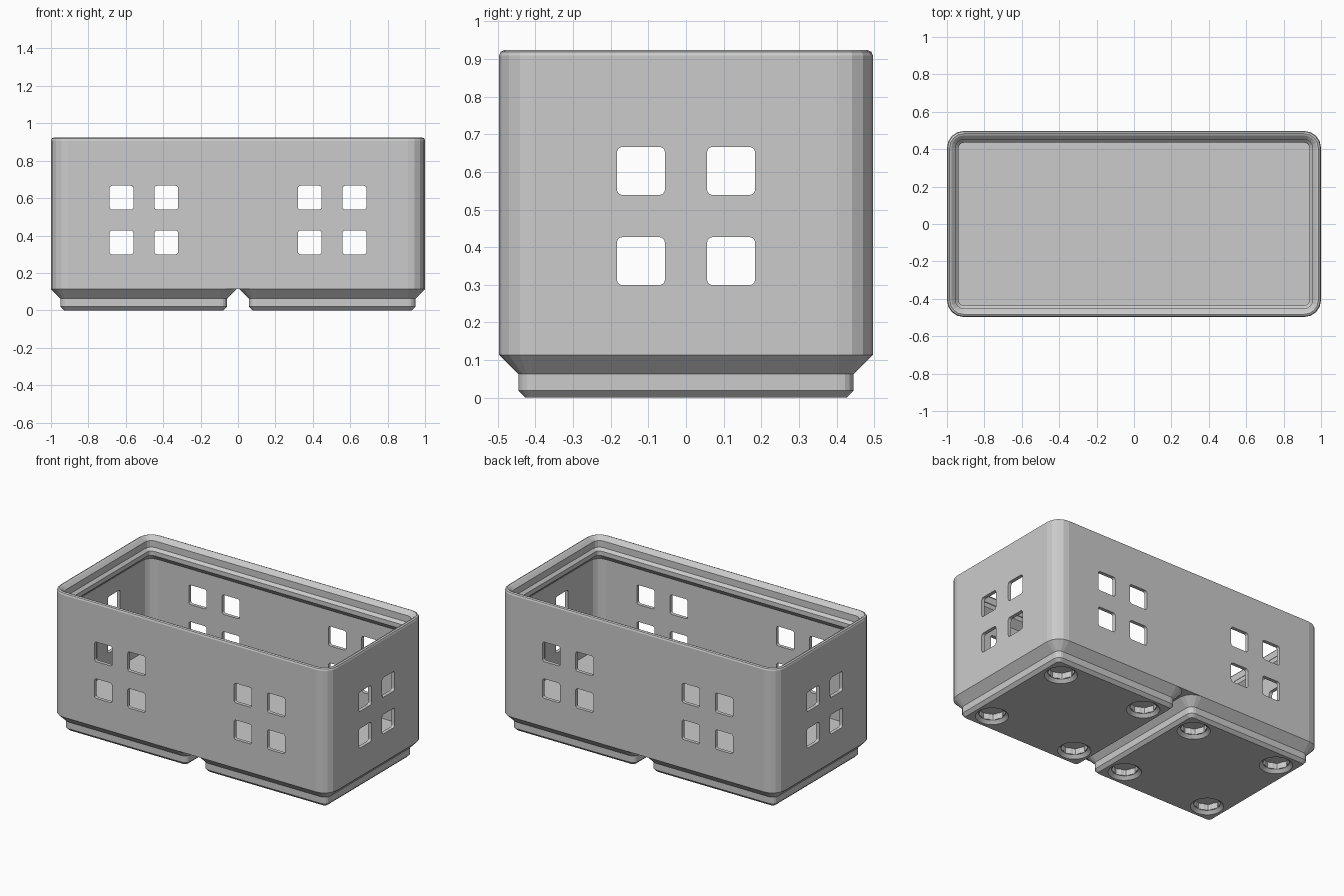
import bpy, bmesh
from math import sin, cos, pi
from mathutils import Matrix

if "Cube" in bpy.data.objects:
    bpy.data.objects.remove(bpy.data.objects["Cube"])

S = 2 / 83.5            # all dimensions below are millimetres, scaled to scene units
HX, HY, R = 41.75, 20.75, 3.75
CELL = 21.0             # x offset of each foot centre


def rounded_rect(hx, hy, r, z, cx=0, seg=4):
    pts = []
    for k, (sx, sy) in enumerate([(1, 1), (-1, 1), (-1, -1), (1, -1)]):
        for i in range(seg + 1):
            a = (k + i / seg) * pi / 2
            pts.append((cx + sx * (hx - r) + r * cos(a), sy * (hy - r) + r * sin(a), z))
    return pts


def loft(name, rings, matrix=Matrix.Identity(4)):
    """Closed solid through matching rings of points."""
    bm = bmesh.new()
    loops = [[bm.verts.new(matrix @ Matrix.Translation(p).to_translation()) for p in ring] for ring in rings]
    n = len(loops[0])
    for a, b in zip(loops, loops[1:]):
        for i in range(n):
            j = (i + 1) % n
            bm.faces.new((a[i], a[j], b[j], b[i]))
    bm.faces.new(loops[0][::-1])
    bm.faces.new(loops[-1])
    bmesh.ops.scale(bm, vec=(S, S, S), verts=bm.verts)
    bmesh.ops.recalc_face_normals(bm, faces=bm.faces)
    me = bpy.data.meshes.new(name)
    bm.to_mesh(me)
    bm.free()
    ob = bpy.data.objects.new(name, me)
    bpy.context.collection.objects.link(ob)
    return ob


def boolean(target, tool, op):
    m = target.modifiers.new(tool.name, 'BOOLEAN')
    m.operation, m.solver, m.object = op, 'EXACT', tool
    bpy.context.view_layer.objects.active = target
    bpy.ops.object.modifier_apply(modifier=m.name)
    bpy.data.objects.remove(tool, do_unlink=True)


# Bin body: (inset, z) profile up the outside, over the stacking lip, down to the floor
profile = [(0, 4.75), (0, 37.95), (.18, 38.37), (.6, 38.55), (1.02, 38.37),
           (1.9, 37.5), (1.9, 35.7), (2.6, 35), (2.6, 33.8), (.95, 32.15), (.95, 7)]
body = loft("bin_body", [rounded_rect(HX - d, HY - d, R - d, z) for d, z in profile])

# Stepped feet, overlapping slightly into the body
foot = [(2.95, 0), (2.15, .8), (2.15, 2.6), (0, 4.75), (1, 5.75)]
for cx in (-CELL, CELL):
    boolean(body, loft("foot", [rounded_rect(HY - d, HY - d, R - d, z, cx) for d, z in foot]), 'UNION')


# Ribbed magnet holes with chamfered mouths
def circle(cx, cy, r, z, rib=0, n=32):
    pts = []
    for i in range(n):
        a = 2 * pi * i / n
        rr = r - rib * (1 - cos(8 * a)) / 2
        pts.append((cx + rr * cos(a), cy + rr * sin(a), z))
    return pts


for cx in (-CELL, CELL):
    for dx in (-13, 13):
        for y in (-13, 13):
            x = cx + dx
            boolean(body, loft("magnet_hole", [circle(x, y, 4.15, -.1), circle(x, y, 3.25, .8),
                                               circle(x, y, 3.25, .81, .3), circle(x, y, 3.25, 2.4, .3)]),
                    'DIFFERENCE')

# Groups of four square windows, cut right through opposite walls
to_y = Matrix.Rotation(pi / 2, 4, 'X')
to_x = Matrix.Rotation(pi / 2, 4, 'Z') @ to_y


def window(u, z, rot, length):
    shift = Matrix.Translation((u, 0, z)) if rot is to_y else Matrix.Translation((0, u, z))
    rings = [rounded_rect(2.66, 2.66, .6, e) for e in (-length, length)]
    boolean(body, loft("window", rings, shift @ rot), 'DIFFERENCE')


for z in (15.15, 25.15):
    for du in (-5, 5):
        window(du, z, to_x, 50)
        for cx in (-CELL, CELL):
            window(cx + du, z, to_y, 30)
